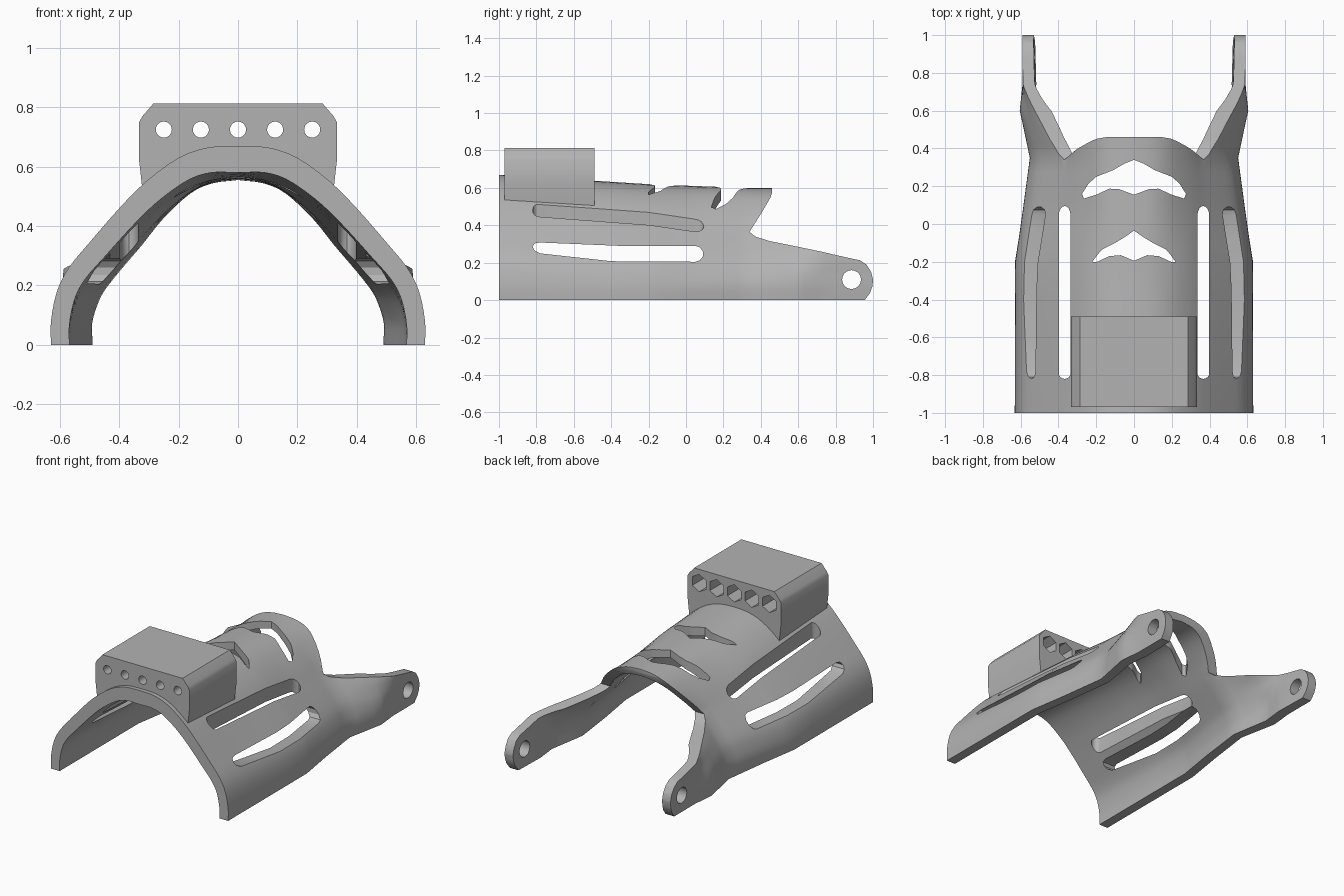
import bpy, bmesh, math
from mathutils import Vector

if "Cube" in bpy.data.objects:
    bpy.data.objects.remove(bpy.data.objects["Cube"])

grey = bpy.data.materials.new("plain grey")
grey.diffuse_color = (0.45, 0.45, 0.45, 1)
grey.use_nodes = True
grey.node_tree.nodes["Principled BSDF"].inputs["Base Color"].default_value = grey.diffuse_color

def finish(name, bm):
    bmesh.ops.recalc_face_normals(bm, faces=bm.faces[:])
    me = bpy.data.meshes.new(name)
    bm.to_mesh(me)
    bm.free()
    me.materials.append(grey)
    ob = bpy.data.objects.new(name, me)
    bpy.context.collection.objects.link(ob)
    return ob

def prism(name, pts, axis, lo, hi):
    """Extrude a 2D outline along an axis."""
    put = {'x': lambda a, b, d: (d, a, b), 'y': lambda a, b, d: (a, d, b),
           'z': lambda a, b, d: (a, b, d)}[axis]
    bm = bmesh.new()
    r0, r1 = ([bm.verts.new(put(a, b, d)) for a, b in pts] for d in (lo, hi))
    n = len(pts)
    bm.faces.new(r0)
    bm.faces.new(r1)
    for i in range(n):
        bm.faces.new((r0[i], r0[(i + 1) % n], r1[(i + 1) % n], r1[i]))
    return finish(name, bm)

def boolean(ob, cutter, op='DIFFERENCE'):
    m = ob.modifiers.new("cut", 'BOOLEAN')
    m.operation, m.object, m.solver = op, cutter, 'EXACT'
    bpy.context.view_layer.objects.active = ob
    bpy.ops.object.modifier_apply(modifier=m.name)
    bpy.data.objects.remove(cutter)

def circle(cx, cy, r, n, start=0.0):
    return [(cx + r * math.cos(start + 2 * math.pi * i / n),
             cy + r * math.sin(start + 2 * math.pi * i / n)) for i in range(n)]

def mirrored(half):
    return half + [(-x, y) for x, y in reversed(half) if abs(x) > 1e-6]

def spline(pts, steps):
    """Catmull-Rom through the points."""
    p = [2 * pts[0] - pts[1]] + pts + [2 * pts[-1] - pts[-2]]
    out = []
    for i in range(1, len(p) - 2):
        a, b, c, d = p[i - 1:i + 3]
        for k in range(steps):
            t = k / steps
            out.append(0.5 * (2 * b + (c - a) * t + (2 * a - 5 * b + 4 * c - d) * t * t
                              + (3 * b - a - 3 * c + d) * t ** 3))
    return out + [pts[-1]]

# half sections of the arch, from the foot up to the crown
Z = [0, .08, .15, .21, .285, .37, .46, .55, .59, .6]
C_X = [.55, .55, .53, .50, .44, .365, .29, .19, .1, 0]
D_X = [.60, .605, .595, .57, .525, .43, .32, .2, .1, 0]
E_X = [.585, .59, .59, .59, .58, .52, .36, .2, .1, 0]
rear = [(.63, 0), (.63, .08), (.61, .18), (.57, .26), (.5, .345), (.4, .46),
        (.31, .55), (.2, .63), (.1, .665), (0, .67)]
mid = [(.63, 0), (.625, .08), (.6, .17), (.555, .24), (.48, .32), (.39, .41),
       (.3, .505), (.2, .575), (.1, .61), (0, .62)]
waist = [(.59, 0), (.59, .08), (.565, .16), (.53, .22), (.46, .30), (.38, .385),
         (.29, .48), (.19, .56), (.1, .6), (0, .61)]
C, D, E = (list(zip(xs, Z)) for xs in (C_X, D_X, E_X))
# (y, section, thickness at foot, thickness at crown)
stations = [(-1, rear, .062, .09), (-.2, mid, .062, .055), (.05, waist, .062, .05),
            (.35, C, .06, .045), (.6, D, .068, .045), (.74, E, .068, .045), (1.03, E, .06, .045)]

def rings(sec, t0, t1):
    outer = spline([Vector(p) for p in sec], 3)
    inner, n = [], len(outer)
    for i, p in enumerate(outer):
        d = (outer[min(i + 1, n - 1)] - outer[max(i - 1, 0)]).normalized()
        q = p + Vector((-d.y, d.x)) * (t0 + (t1 - t0) * (i / (n - 1)) ** 1.5)
        if i == 0:
            q.y = 0
        if i == n - 1:
            q = Vector((0, p.y - t1))
        inner.append(q)
    full = lambda h: h + [Vector((-p.x, p.y)) for p in reversed(h[:-1])]
    return full(outer) + full(inner)[::-1]

# arched shell, lofted along y
bm = bmesh.new()
loops = []
data = [(y, rings(s, a, b)) for y, s, a, b in stations]
for (y0, r0), (y1, r1) in zip(data, data[1:]):
    for k in range(4):
        t = k / 4
        loops.append([bm.verts.new((p.lerp(q, t).x, y0 + (y1 - y0) * t, p.lerp(q, t).y))
                      for p, q in zip(r0, r1)])
loops.append([bm.verts.new((p.x, data[-1][0], p.y)) for p in data[-1][1]])
n = len(loops[0])
for a, b in zip(loops, loops[1:]):
    for i in range(n):
        bm.faces.new((a[i], a[(i + 1) % n], b[(i + 1) % n], b[i]))
for ring in (loops[0], loops[-1]):
    for i in range(n // 2 - 1):
        bm.faces.new((ring[i], ring[i + 1], ring[n - 2 - i], ring[n - 1 - i]))
shell = finish("arched_shell", bm)

# side outline: crown lip and the two hinge arms
side = [(-1.1, -.1), (.94, -.1), (.955, 0), (.985, .04), (.997, .075), (1, .11), (.99, .15),
        (.965, .19), (.93, .213), (.85, .23), (.72, .26), (.6, .285), (.45, .315), (.37, .34),
        (.34, .365), (.4, .46), (.45, .545), (.46, .575), (.46, 1), (-1.1, 1)]
boolean(shell, prism("outline", side, 'x', -1, 1), 'INTERSECT')
# hinge holes
boolean(shell, prism("hinge_hole", circle(.885, .11, .05, 32), 'x', -1, 1))
# lower side slots
slot = [(-.82, .285), (-.81, .265), (-.78, .25), (-.4, .208), (.05, .205), (.075, .213),
        (.09, .235), (.09, .26), (.075, .282), (.05, .29), (-.35, .29), (-.78, .308), (-.81, .303)]
boolean(shell, prism("side_slot", slot, 'x', -1, 1))
# upper slots with round ends
r = .031
for s in (-1, 1):
    cap = [(s * .367 + r * math.cos(math.pi * i / 8), .045 + .05 * math.sin(math.pi * i / 8))
           for i in range(9)]
    cap += [(s * .367 - r * math.cos(math.pi * i / 8), -.79 - .03 * math.sin(math.pi * i / 8))
            for i in range(9)]
    boolean(shell, prism("upper_slot", cap, 'z', .15, 1))
# chevron windows in the crown
for half in ([(0, .34), (.05, .32), (.11, .285), (.2, .25), (.24, .215), (.275, .16), (.265, .135),
              (.2, .155), (.13, .187), (.08, .185), (0, .155)],
             [(0, -.035), (.05, -.07), (.1, -.1), (.17, -.135), (.195, -.165), (.22, -.2),
              (.195, -.2), (.13, -.17), (.07, -.165), (0, -.195)]):
    outline = half + [(-x, y) for x, y in reversed(half[1:-1])]
    boolean(shell, prism("window", outline, 'z', .3, 1))

# tensioner block with bolt holes and hexagonal pockets
block = prism("tensioner_block", mirrored([(0, .605), (.2, .575), (.32, .505), (.333, .62),
              (.333, .75), (.322, .77), (.285, .813)]), 'y', -.97, -.49)
for i in range(-2, 3):
    boolean(block, prism("bolt_hole", circle(i * .125, .725, .027, 24), 'y', -1.1, -.6))
    boolean(block, prism("hex_pocket", circle(i * .125, .725, .056, 6, math.pi / 2), 'y', -.87, -.4))

for ob in (shell, block):
    bpy.ops.object.select_all(action='DESELECT')
    ob.select_set(True)
    bpy.context.view_layer.objects.active = ob
    bpy.ops.object.shade_smooth_by_angle(angle=math.radians(32))
